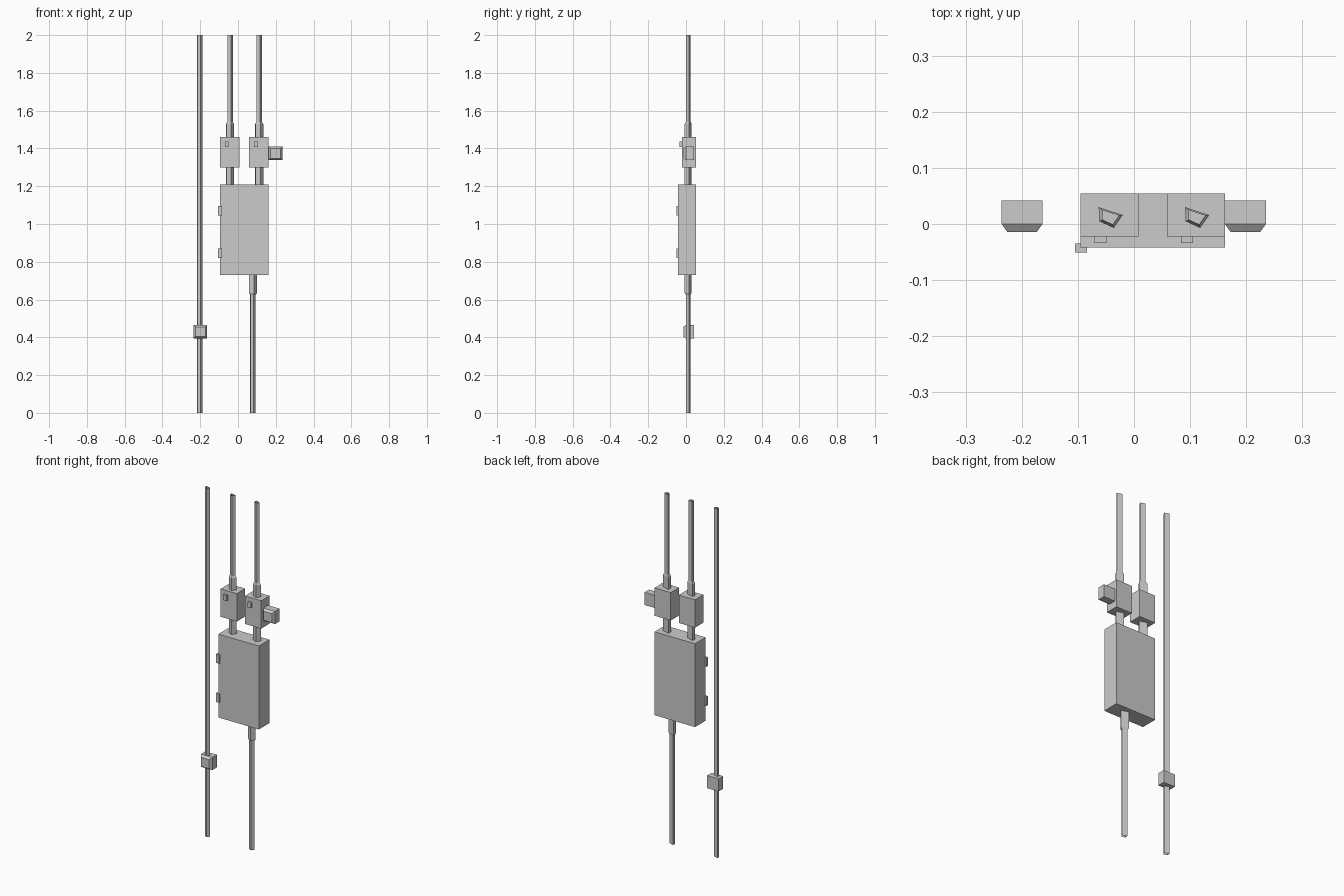
import bpy

if "Cube" in bpy.data.objects:
    bpy.data.objects.remove(bpy.data.objects["Cube"])

# Four-sided conduit cross-section, relative to the conduit axis (x, y)
SECTION = [(-0.021, 0.017), (0.022, 0.003), (0.006, -0.02), (-0.02, -0.008)]
AXIS_Y = 0.013
PIPE, COLLAR = 0.68, 1.0   # section scales


def make(name, verts, faces):
    mesh = bpy.data.meshes.new(name)
    mesh.from_pydata(verts, [], faces)
    mesh.update()
    obj = bpy.data.objects.new(name, mesh)
    bpy.context.collection.objects.link(obj)
    return obj


def box(name, x, y, z, inset=0.0, chamfer=0.0):
    """Box from (min, max) pairs; the front edge may be chamfered on four sides."""
    def ring(yy, i):
        return [(x[0] + i, yy, z[0] + i), (x[1] - i, yy, z[0] + i),
                (x[1] - i, yy, z[1] - i), (x[0] + i, yy, z[1] - i)]
    rings = [ring(y[0], inset)]
    if chamfer:
        rings.append(ring(y[0] + chamfer, 0))
    rings.append(ring(y[1], 0))
    verts = [v for r in rings for v in r]
    faces = [(0, 1, 2, 3)]
    for k in range(len(rings) - 1):
        for i in range(4):
            j = (i + 1) % 4
            faces.append((4 * k + i, 4 * k + 4 + i, 4 * k + 4 + j, 4 * k + j))
    last = len(verts) - 4
    faces.append((last + 3, last + 2, last + 1, last))
    return make(name, verts, faces)


def conduit(name, x, levels):
    """Open-ended tube through (z, scale) levels, listed bottom to top."""
    verts = [(x + px * s, AXIS_Y + py * s, z) for z, s in levels for px, py in SECTION]
    faces = []
    for k in range(len(levels) - 1):
        for i in range(4):
            j = (i + 1) % 4
            faces.append((4 * k + j, 4 * k + i, 4 * k + 4 + i, 4 * k + 4 + j))
    return make(name, verts, faces)


# Main cabinet and its door hinges
box("cabinet", (-0.095, 0.162), (-0.042, 0.054), (0.73, 1.208))
for n, z in (("lower", 0.82), ("upper", 1.044)):
    box(n + "_hinge", (-0.105, -0.084), (-0.051, -0.035), (z, z + 0.05))

# Two switch boxes with lever, connector and upper conduit
for n, dx in (("left", 0.0), ("right", 0.154)):
    box(n + "_switch_box", (-0.095 + dx, 0.008 + dx), (-0.022, 0.054), (1.30, 1.46))
    box(n + "_switch", (-0.07 + dx, -0.049 + dx), (-0.034, -0.022), (1.407, 1.437))
    conduit(n + "_connector", -0.042 + dx, [(1.208, COLLAR), (1.30, COLLAR)])
    conduit(n + "_upper_conduit", -0.042 + dx,
            [(1.46, COLLAR), (1.53, COLLAR), (1.54, PIPE), (2.0, PIPE)])

# Conduit below the cabinet
conduit("lower_conduit", 0.079,
        [(0.0, PIPE), (0.625, PIPE), (0.635, COLLAR), (0.73, COLLAR)])

# Separate full-height conduit and the two small outlet boxes
conduit("long_conduit", -0.202, [(0.0, PIPE), (2.0, PIPE)])
box("conduit_outlet", (-0.236, -0.163), (-0.014, 0.042), (0.394, 0.466), 0.01, 0.014)
box("side_outlet", (0.162, 0.235), (-0.014, 0.042), (1.338, 1.41), 0.01, 0.014)
